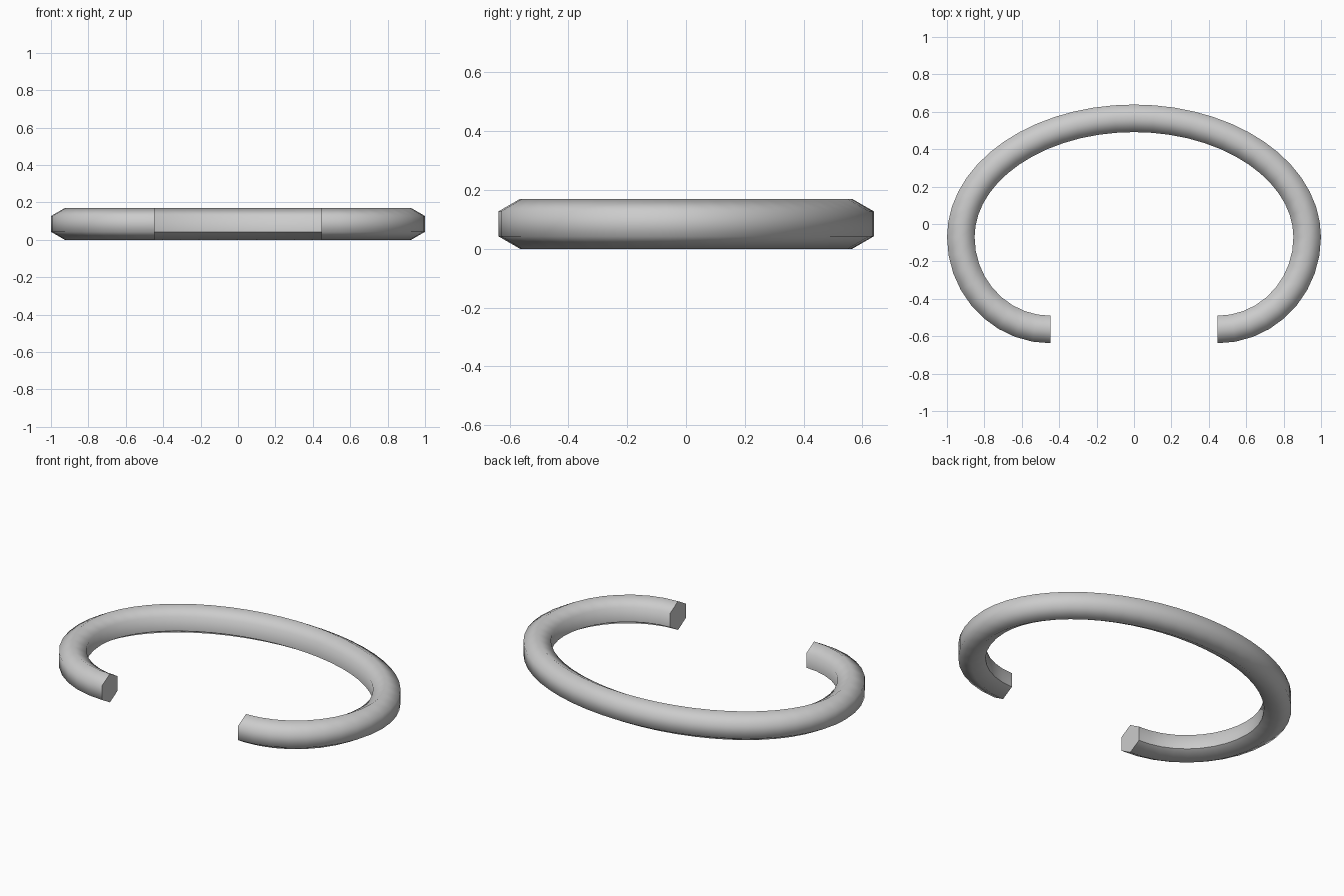
import bpy, bmesh
from math import sin, cos, pi, radians
from mathutils import Vector

if "Cube" in bpy.data.objects:
    bpy.data.objects.remove(bpy.data.objects["Cube"])

R = 0.085            # hexagon radius of the bar
UP, LOW = 14, 9      # segments per upper / lower quarter


def half_path():
    """Centre line of the right half with outward normals, back to front."""
    pts = []
    def arc(cx, a, b, start, n, first):
        for i in range(first, n + 1):
            t = radians(start - 90 * i / n)
            pts.append((Vector((cx + a * cos(t), -0.07 + b * sin(t), R)),
                        Vector((cos(t) / a, sin(t) / b, 0)).normalized()))
    arc(0, 0.926, 0.635, 90, UP, 0)          # wide back arc
    arc(0.447, 0.479, 0.494, 0, LOW, 1)      # tight front hook
    return pts


# Mirror the half path to get the whole open ring
right = half_path()
flip = lambda v: Vector((-v.x, v.y, v.z))
path = [(flip(p), flip(n)) for p, n in reversed(right[1:])] + right

# Sweep the hexagon along the path
bm = bmesh.new()
rings = []
for p, n in path:
    ring = []
    for k in range(6):
        a = pi / 2 + k * pi / 3
        ring.append(bm.verts.new(p + n * R * cos(a) + Vector((0, 0, R * sin(a)))))
    rings.append(ring)
for a, b in zip(rings, rings[1:]):
    for k in range(6):
        j = (k + 1) % 6
        bm.faces.new((a[k], a[j], b[j], b[k])).smooth = True
    # crease along the lower inner edge
    bm.edges.get((a[2], b[2])).smooth = False

# Flat end caps
for ring in (rings[0], rings[-1]):
    cap = bm.faces.new(ring)
    for e in cap.edges:
        e.smooth = False
bmesh.ops.recalc_face_normals(bm, faces=bm.faces)

mesh = bpy.data.meshes.new("open_ring")
bm.to_mesh(mesh)
bm.free()
bpy.context.collection.objects.link(bpy.data.objects.new("open_ring", mesh))
